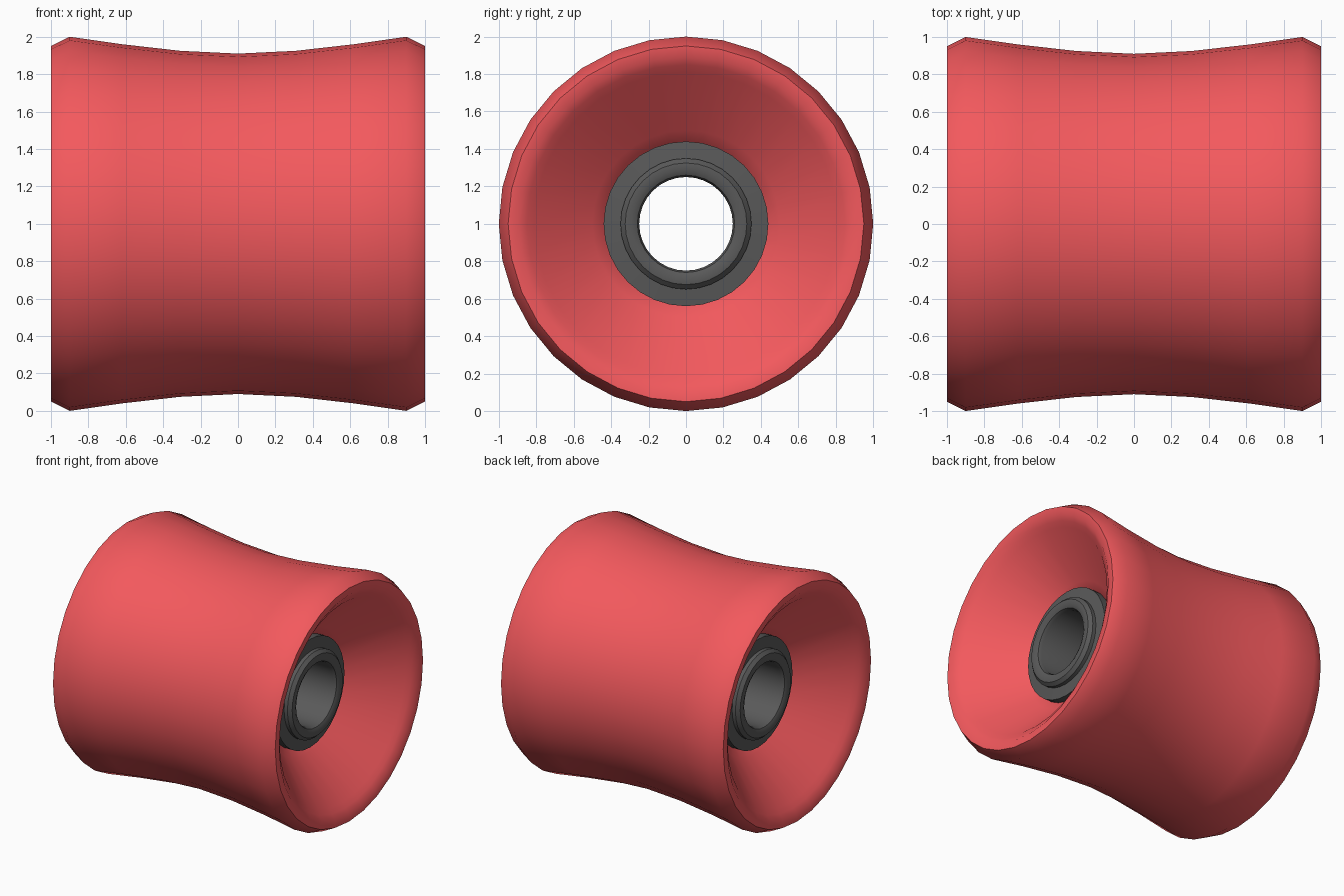
import bpy, bmesh, math

if "Cube" in bpy.data.objects:
    bpy.data.objects.remove(bpy.data.objects["Cube"])


def material(name, color):
    m = bpy.data.materials.new(name)
    m.diffuse_color = color
    m.use_nodes = True
    m.node_tree.nodes["Principled BSDF"].inputs["Base Color"].default_value = m.diffuse_color
    return m


def lathe(name, half, mat, segments=32, angle=35):
    """Revolve a closed profile round the x axis at z = 1.
    half lists (x, radius) points of the +x half, mirrored to -x."""
    mirrored = [(-x, r) for x, r in reversed(half) if x > 1e-6]
    profile = half + mirrored
    bm = bmesh.new()
    rings = []
    for i in range(segments):
        a = 2 * math.pi * i / segments
        rings.append([bm.verts.new((x, r * math.sin(a), 1 + r * math.cos(a)))
                      for x, r in profile])
    n = len(profile)
    for i in range(segments):
        a, b = rings[i], rings[(i + 1) % segments]
        for j in range(n):
            k = (j + 1) % n
            bm.faces.new((a[j], a[k], b[k], b[j]))
    bmesh.ops.recalc_face_normals(bm, faces=bm.faces)
    mesh = bpy.data.meshes.new(name)
    bm.to_mesh(mesh)
    bm.free()
    mesh.materials.append(mat)
    obj = bpy.data.objects.new(name, mesh)
    bpy.context.collection.objects.link(obj)
    bpy.ops.object.select_all(action='DESELECT')
    obj.select_set(True)
    bpy.context.view_layer.objects.active = obj
    bpy.ops.object.shade_smooth_by_angle(angle=math.radians(angle))
    return obj


red = material("red_rubber", (0.9, 0.1, 0.11, 1))
grey = material("dark_metal", (0.1, 0.1, 0.1, 1))

# Waisted roller: tread, chamfered rim and dished ends
lathe("roller_body", [
    (0, 0.91), (0.31, 0.925), (0.62, 0.96), (0.9, 1.0), (1.0, 0.95),
    (0.995, 0.89), (0.965, 0.85), (0.94, 0.81), (0.62, 0.5), (0.58, 0.43),
    (0.5, 0.4)], red, angle=50)

# Bearing sleeve: washer flange and raised rounded collar round the bore
lathe("bearing_sleeve", [
    (0.5, 0.44), (0.65, 0.44), (0.66, 0.35), (0.69, 0.35), (0.715, 0.325),
    (0.72, 0.29), (0.705, 0.26), (0.68, 0.25)], grey)
